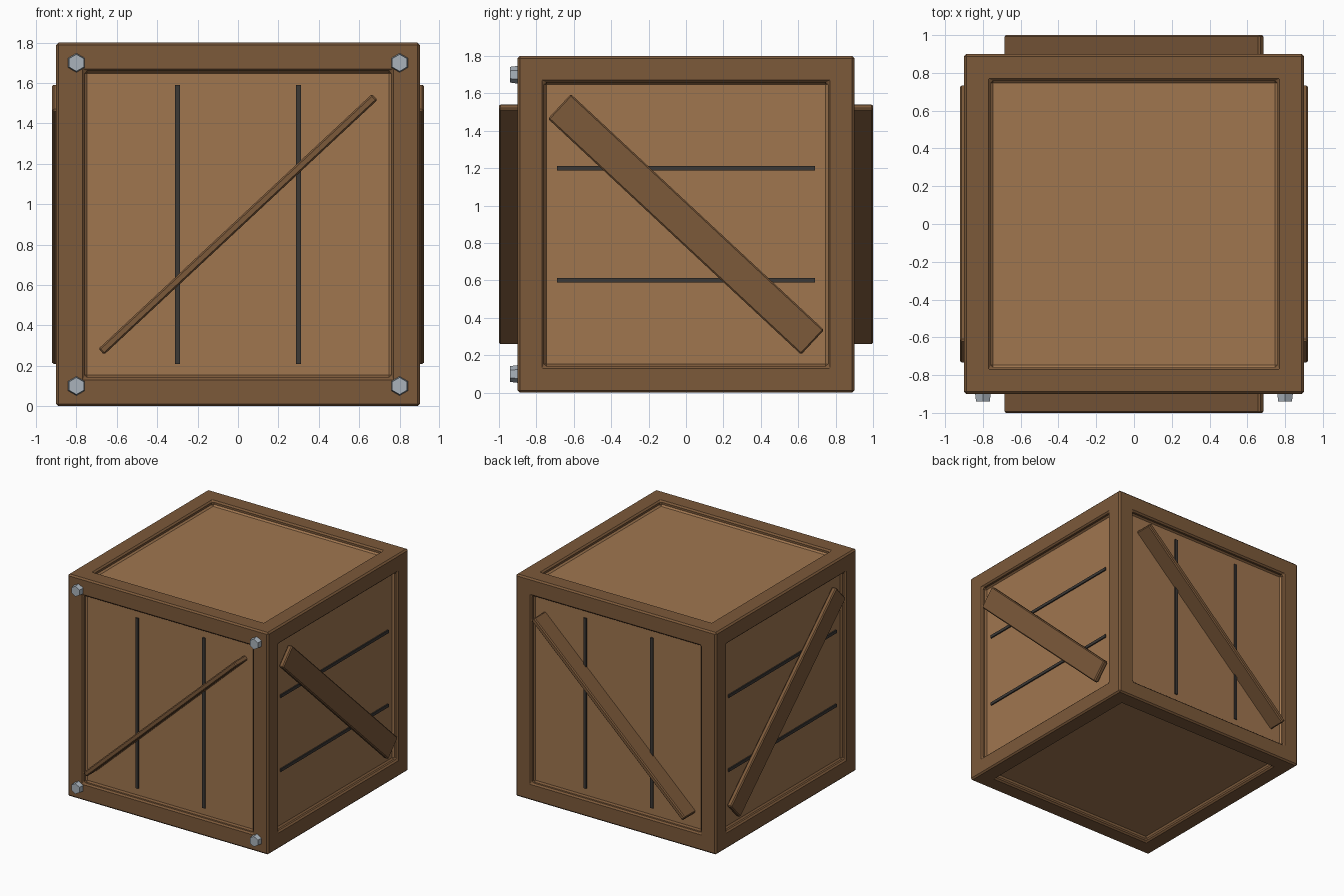
import bpy, bmesh
from math import radians

if "Cube" in bpy.data.objects:
    bpy.data.objects.remove(bpy.data.objects["Cube"])


def material(name, rgb):
    m = bpy.data.materials.new(name)
    m.diffuse_color = (*rgb, 1)
    m.use_nodes = True
    m.node_tree.nodes["Principled BSDF"].inputs["Base Color"].default_value = m.diffuse_color
    return m


FRAME = material("frame_wood", (0.20, 0.10, 0.042))
PANEL = material("panel_wood", (0.35, 0.18, 0.078))
GAP = material("dark_gap", (0.045, 0.04, 0.036))
STEEL = material("steel", (0.40, 0.45, 0.50))


def finish(name, bm, mats, loc=(0, 0, 0), rot=(0, 0, 0), bevel=0.0):
    mesh = bpy.data.meshes.new(name)
    bm.to_mesh(mesh)
    bm.free()
    for m in mats:
        mesh.materials.append(m)
    ob = bpy.data.objects.new(name, mesh)
    ob.location, ob.rotation_euler = loc, rot
    bpy.context.collection.objects.link(ob)
    if bevel:
        mod = ob.modifiers.new("bevel", 'BEVEL')
        mod.width, mod.segments = bevel, 1
    return ob


def box(name, size, loc, mat, rot=(0, 0, 0), bevel=0.0):
    bm = bmesh.new()
    bmesh.ops.create_cube(bm, size=1)
    bmesh.ops.scale(bm, vec=size, verts=bm.verts)
    return finish(name, bm, [mat], loc, rot, bevel)


# Crate body: cube with a recessed panel on all six faces
bm = bmesh.new()
bmesh.ops.create_cube(bm, size=1.8)
panels = list(bm.faces)
bmesh.ops.inset_individual(bm, faces=panels, thickness=0.2)
bmesh.ops.inset_individual(bm, faces=panels, thickness=0.0, depth=-0.04)
for f in panels:
    f.material_index = 1
finish("crate_body", bm, [FRAME, PANEL], (0, 0, 0.9), bevel=0.012)

TILT = -0.75
for s, front, side in ((-1, "front", "left"), (1, "back", "right")):
    # Dark gaps between planks: upright on front/back, level on the sides
    for i, o in enumerate((-0.3, 0.3)):
        box(f"{front}_plank_gap_{i}", (0.024, 0.02, 1.38), (o, s * 0.86, 0.9), GAP)
        box(f"{side}_plank_gap_{i}", (0.02, 1.38, 0.024), (s * 0.86, 0, 0.9 + o), GAP)
    # Diagonal braces: on edge at front/back, flat on the sides
    box(f"{front}_brace", (1.85, 0.18, 0.04), (0, s * 0.91, 0.9), FRAME,
        (0, TILT, 0), 0.008)
    box(f"{side}_brace", (0.04, 1.85, 0.18), (s * 0.90, 0, 0.9), FRAME,
        (TILT, 0, 0), 0.008)

# Hexagonal bolt heads at the front corners
for x in (-0.8, 0.8):
    for z in (0.1, 1.7):
        bm = bmesh.new()
        bmesh.ops.create_cone(bm, cap_ends=True, segments=6,
                              radius1=0.05, radius2=0.042, depth=0.06)
        finish(f"bolt_{'left' if x < 0 else 'right'}_{'low' if z < 1 else 'high'}",
               bm, [STEEL], (x, -0.91, z), (radians(90), 0, 0))
